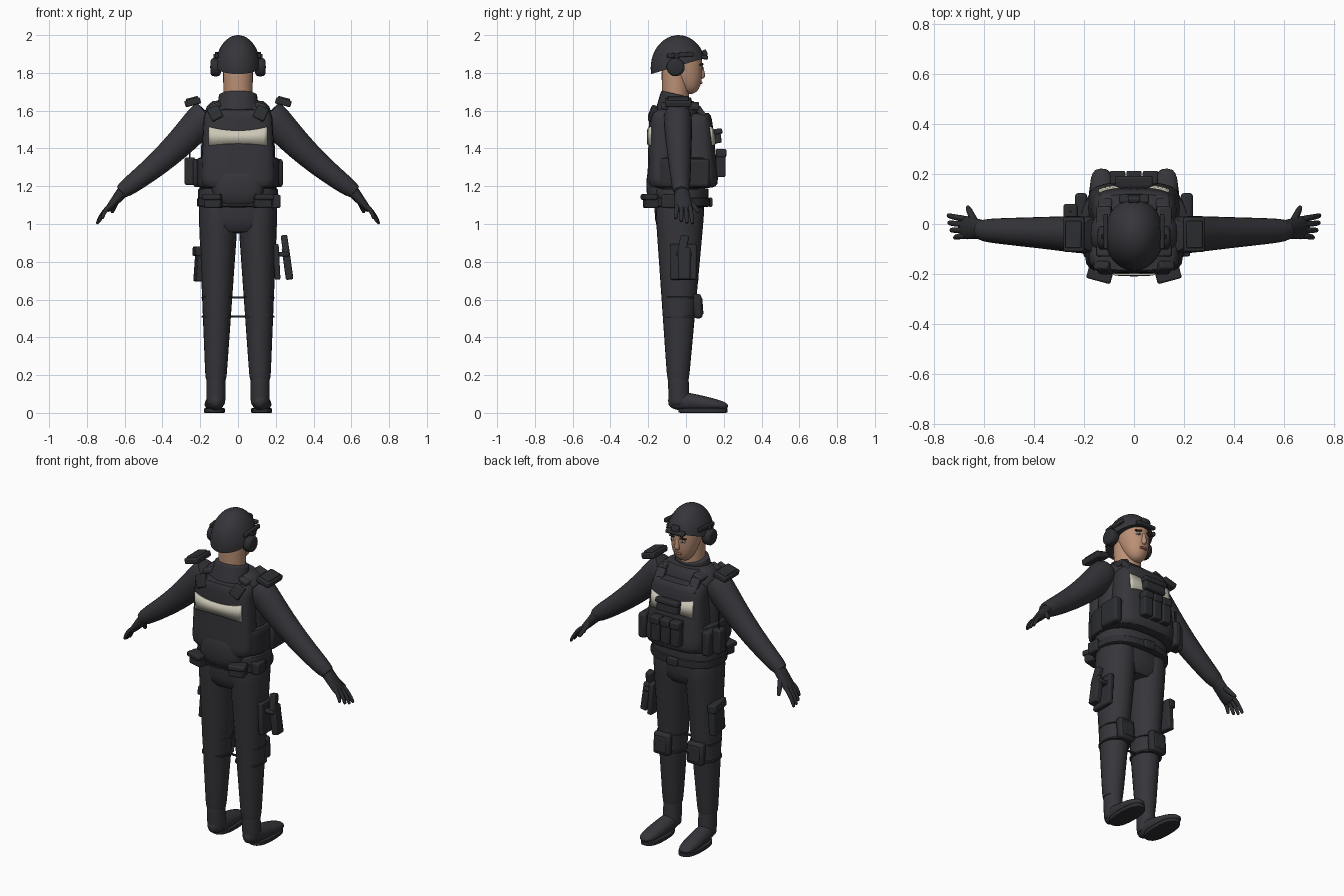
import bpy, bmesh, math
from mathutils import Vector

if "Cube" in bpy.data.objects:
    bpy.data.objects.remove(bpy.data.objects["Cube"])


def material(name, red, green, blue):
    result = bpy.data.materials.new(name)
    result.use_nodes = True
    result.diffuse_color = (red, green, blue, 1)
    shader = result.node_tree.nodes["Principled BSDF"]
    shader.inputs["Base Color"].default_value = (red, green, blue, 1)
    shader.inputs["Roughness"].default_value = .8
    return result


CLOTH = material("dark cloth", .036, .036, .043)
GEAR = material("black gear", .026, .027, .031)
SKIN = material("skin", .5, .28, .18)
LIPS = material("lips", .36, .15, .11)
BROWN = material("brow brown", .05, .03, .02)
WHITE = material("eye white", .6, .58, .55)
CREAM = material("cream patch", .6, .57, .47)


def finish(bm, name, colour):
    """Turn a bmesh into a smooth-shaded object of one colour."""
    bmesh.ops.recalc_face_normals(bm, faces=bm.faces)
    mesh = bpy.data.meshes.new(name)
    bm.to_mesh(mesh)
    bm.free()
    mesh.materials.append(colour)
    part = bpy.data.objects.new(name, mesh)
    bpy.context.collection.objects.link(part)
    bpy.ops.object.select_all(action='DESELECT')
    part.select_set(True)
    bpy.context.view_layer.objects.active = part
    bpy.ops.object.shade_smooth_by_angle(angle=math.radians(40))
    return part


def superellipse(value, power):
    return max(0, 1 - abs(value) ** power) ** (1 / power)


def limb(name, colour, start, end, first, last, ends=8, power=2, across=(0, 1, 0),
         bow=(0, 0, 0), sides=24, steps=14):
    """Loft from start to end; first and last are the two radii there, ends sets how square the tips are."""
    bm, rings = bmesh.new(), []
    start, end, bow = Vector(start), Vector(end), Vector(bow)
    along = (end - start).normalized()
    second = Vector(across)
    second = (second - along * second.dot(along)).normalized()
    main = second.cross(along)
    for step in range(steps + 1):
        t = (1 - math.cos(math.pi * step / steps)) / 2
        shrink = max(superellipse(t + t - 1, ends), .05)
        radii = Vector(first).lerp(Vector(last), t) * shrink
        centre = start.lerp(end, t) + bow * math.sin(math.pi * t)
        ring = []
        for side in range(sides):
            angle = math.tau * side / sides
            u, v = (math.copysign(abs(f) ** (2 / power), f) for f in (math.cos(angle), math.sin(angle)))
            ring.append(bm.verts.new(centre + main * u * radii.x + second * v * radii.y))
        rings.append(ring)
    for low, high in zip(rings, rings[1:]):
        for i in range(sides):
            bm.faces.new((low[i - 1], low[i], high[i], high[i - 1]))
    bm.faces.new(rings[0])
    bm.faces.new(rings[-1])
    return finish(bm, name, colour)


def band(name, colour, y, low, high, wide, deep, power=2.5):
    """Upright ring of gear around the body or a leg."""
    return limb(name, colour, (0, y, low), (0, y, high), (wide, deep), (wide, deep), ends=12, power=power)


def box(name, at, size, colour=GEAR, tip=0, lean=0, turn=0, bevel=.008):
    """Bevelled block; tip, lean and turn are degrees about x, y and z."""
    bm = bmesh.new()
    bmesh.ops.create_cube(bm, size=1)
    bmesh.ops.scale(bm, vec=size, verts=bm.verts)
    part = finish(bm, name, colour)
    part.location = at
    part.rotation_euler = [math.radians(angle) for angle in (tip, lean, turn)]
    edge = part.modifiers.new("bevel", 'BEVEL')
    edge.width, edge.segments = bevel, 2
    return part


def patch(name, half, panel_half, middle, depth, slope=0):
    """Bow-shaped plate hugging a curved vest panel."""
    bm, columns, steps = bmesh.new(), [], 16
    for step in range(steps + 1):
        f = 2 * step / steps - 1
        y = middle + depth * superellipse(f * half / panel_half, PANEL)
        low, high = 1.425 - .01 * f * f, 1.495 + .02 * f * f
        columns.append([bm.verts.new((f * half, y + slope * (z - low), z)) for z in (low, high)])
    for a, b in zip(columns, columns[1:]):
        bm.faces.new((a[0], b[0], b[1], a[1]))
    plate = finish(bm, name, CREAM).modifiers.new("thickness", 'SOLIDIFY')
    plate.thickness, plate.offset = .008, 0


# Torso, collar and belt
PANEL = 3.2
limb("torso", CLOTH, (0, -.035, .95), (0, -.04, 1.66), (.213, .137), (.185, .11), ends=6, power=2.3)
limb("collar", CLOTH, (0, -.08, 1.58), (0, -.055, 1.69), (.115, .085), (.1, .078), ends=16)
band("waist_band", CLOTH, -.03, 1.13, 1.19, .212, .15)
band("belt", GEAR, -.03, 1.09, 1.14, .217, .158)
box("belt_buckle", (0, .13, 1.115), (.07, .02, .05))
box("side_belt_pouch", (.2, -.09, 1.12), (.05, .08, .07))

# Armoured vest
band("cummerbund", GEAR, -.02, 1.19, 1.355, .22, .175, power=3)
limb("back_panel", CLOTH, (0, -.125, 1.19), (0, -.125, 1.61), (.2, .08), (.18, .07), ends=10, power=PANEL)
limb("front_panel", CLOTH, (0, .07, 1.19), (0, .055, 1.59), (.195, .105), (.165, .08), ends=8, power=PANEL)
limb("back_pocket", CLOTH, (0, -.13, 1.08), (0, -.13, 1.33), (.14, .08), (.14, .08), ends=2.5, power=PANEL)
patch("back_patch", .155, .187, -.125, -.078)
patch("front_patch", .14, .176, .061, .094, slope=-.1)
box("admin_pouch", (0, .165, 1.465), (.14, .04, .075), tip=8)
box("admin_flap", (0, .17, 1.49), (.15, .045, .03), tip=8)
for i in (-1, 0, 1):
    box("magazine_pouch", (i * .066, .183, 1.315), (.058, .05, .135))
    box("magazine_flap", (i * .066, .186, 1.375), (.062, .055, .045))
box("radio", (-.255, .05, 1.28), (.055, .06, .145))
box("radio_antenna", (-.255, .05, 1.4), (.007, .007, .11), bevel=.001)

# Thigh holster and thigh pouch
box("holster_panel", (.205, -.015, .8), (.03, .14, .19), lean=-3)
box("holster", (.262, -.01, .79), (.04, .065, .17), lean=-8)
box("pistol_grip", (.25, -.015, .89), (.035, .045, .1), tip=-12, lean=-8)
box("holster_strap", (.24, -.01, .84), (.06, .085, .025))
box("thigh_pouch", (-.203, 0, .785), (.04, .13, .18), lean=4, turn=8)
box("thigh_pouch_flap", (-.21, 0, .855), (.045, .14, .05), lean=4, turn=8)

# Neck, head and face
limb("neck", SKIN, (0, -.055, 1.6), (0, -.055, 1.84), (.075, .07), (.08, .075))
limb("head", SKIN, (0, .035, 1.69), (0, -.04, 1.95), (.065, .06), (.1, .125), ends=2.6)
limb("nose", SKIN, (0, .078, 1.77), (0, .08, 1.85), (.02, .028), (.008, .008), ends=3, sides=12)
box("mouth", (0, .08, 1.748), (.045, .014, .012), LIPS, bevel=.004)

# Helmet: dome cut along a rim rising towards the face
dome = bmesh.new()
bmesh.ops.create_uvsphere(dome, u_segments=40, v_segments=24, radius=1)
bmesh.ops.scale(dome, vec=(.12, .147, .175), verts=dome.verts)
bmesh.ops.translate(dome, vec=(0, -.04, 1.825), verts=dome.verts)
bmesh.ops.bisect_plane(dome, geom=dome.verts[:] + dome.edges[:] + dome.faces[:],
                       plane_co=(0, -.18, 1.795), plane_no=(0, -.3, 1), clear_inner=True)
bmesh.ops.holes_fill(dome, edges=dome.edges)
finish(dome, "helmet", CLOTH)
box("helmet_brim", (0, .1, 1.882), (.12, .035, .022), tip=-12)
box("helmet_mount", (0, .1, 1.905), (.05, .025, .035), tip=20)

# Everything that comes in pairs
for side, s in (("left", 1), ("right", -1)):
    # Eyes and headset
    box(side + "_eye", (s * .035, .08, 1.825), (.026, .012, .01), WHITE, turn=-s * 20, bevel=.003)
    box(side + "_iris", (s * .035, .083, 1.825), (.01, .01, .01), BROWN, turn=-s * 20, bevel=.003)
    box(side + "_eyebrow", (s * .037, .082, 1.845), (.04, .012, .009), BROWN, lean=s * 6, turn=-s * 20, bevel=.003)
    box(side + "_helmet_rail", (s * .113, -.03, 1.895), (.018, .14, .024), tip=4, bevel=.005)
    limb(side + "_ear_cup", GEAR, (s * .09, -.055, 1.83), (s * .147, -.055, 1.83), (.048, .048), (.048, .048), ends=4)
    box(side + "_headset_arm", (s * .122, -.05, 1.875), (.015, .02, .05), bevel=.004)

    # Vest straps and pouches
    box(side + "_back_strap_pad", (s * .12, -.175, 1.585), (.065, .035, .075), tip=-20, lean=s * 25)
    box(side + "_shoulder_strap", (s * .12, -.03, 1.625), (.06, .2, .03), CLOTH, lean=s * 20)
    box(side + "_front_strap", (s * .115, .085, 1.585), (.055, .03, .09), CLOTH, tip=35)
    box(side + "_side_pouch", (s * .212, .06, 1.27), (.05, .13, .15), bevel=.015)
    box(side + "_rear_belt_pouch", (s * .13, -.185, 1.12), (.09, .07, .07), turn=s * 15)
    box(side + "_rear_pouch_flap", (s * .135, -.195, 1.143), (.1, .07, .03), turn=s * 15)

    # Arm, shoulder plate and glove
    limb(side + "_arm", CLOTH, (s * .16, -.045, 1.59), (s * .622, -.025, 1.166), (.092, .08), (.045, .046),
         bow=(-s * .015, 0, -.015))
    box(side + "_shoulder_plate", (s * .24, -.042, 1.645), (.085, .14, .035), lean=s * 15)
    box(side + "_shoulder_cap", (s * .243, -.042, 1.663), (.065, .11, .015), lean=s * 15, bevel=.005)
    limb(side + "_palm", GEAR, (s * .59, -.024, 1.195), (s * .695, -.012, 1.07), (.036, .036), (.016, .05), ends=5)
    for i in range(4):
        droop = .003 * i * i
        limb(side + "_finger", GEAR, (s * .675, .02 - .022 * i, 1.1), (s * (.747 - droop), .035 - .03 * i, 1 + droop),
             (.013, .013), (.009, .01), ends=5, bow=(s * .006, 0, .004), sides=10)
    limb(side + "_thumb", GEAR, (s * .635, 0, 1.145), (s * .668, .07, 1.06), (.017, .017), (.011, .011),
         ends=4, sides=10)

    # Leg, knee gear and boot
    limb(side + "_leg", CLOTH, (s * .103, -.032, 1.1), (s * .117, -.042, .165), (.107, .132), (.055, .057), ends=20)
    for height in (.51, .61):
        band(side + "_knee_strap", GEAR, -.033, height - .006, height + .006, .081, .086).location.x = s * .111
    box(side + "_knee_pad", (s * .112, .062, .565), (.105, .045, .13), tip=4, bevel=.015)
    box(side + "_knee_plate", (s * .112, .082, .565), (.075, .015, .09), tip=4, bevel=.006)
    limb(side + "_boot_shaft", CLOTH, (s * .117, -.035, .04), (s * .117, -.042, .2), (.05, .055), (.05, .055))
    limb(side + "_boot", CLOTH, (s * .115, -.094, .07), (s * .133, .222, .035), (.06, .047), (.026, .052),
         ends=3, across=(1, 0, 0))
    band(side + "_sole", GEAR, .09, 0, .025, .056, .13).location.x = s * .125

# Links joining the knee straps
for height in (.51, .61):
    box("knee_strap_link", (0, -.03, height), (.1, .012, .01), bevel=.002)
